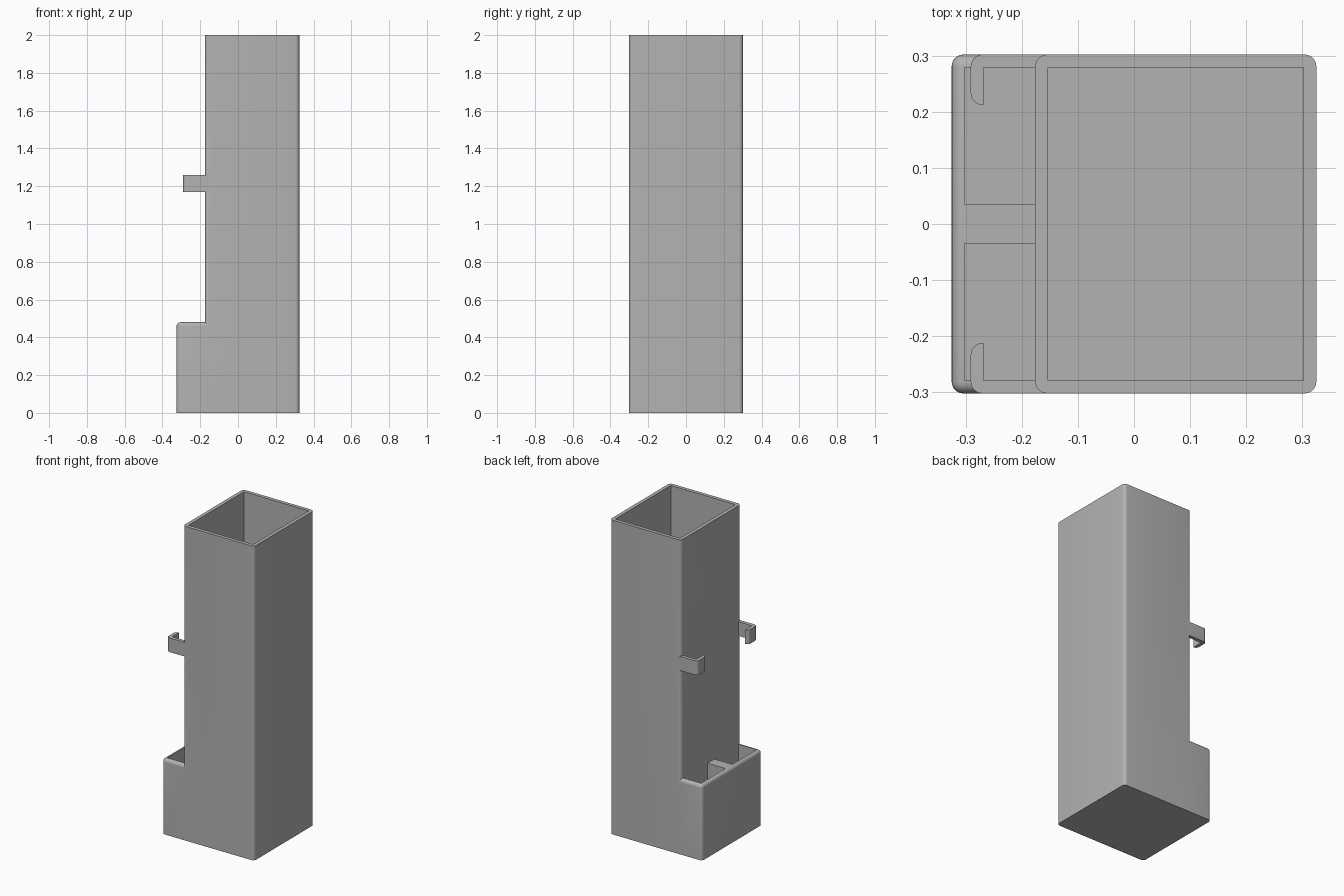
import bpy, bmesh, math
from mathutils import Vector

default = bpy.data.objects.get("Cube")
if default:
    bpy.data.objects.remove(default, do_unlink=True)

grey = bpy.data.materials.new("plain grey")
grey.use_nodes = True
COLOUR = (0.45, 0.45, 0.45, 1)
grey.diffuse_color = COLOUR
grey.node_tree.nodes["Principled BSDF"].inputs["Base Color"].default_value = COLOUR

HALF_Y, WALL, FLOOR, ROUND = 0.302, 0.023, 0.023, 0.021
RIGHT_X, TOWER_X, LEFT_X = -0.325, -0.176, 0.325
BASE_TOP, TOP = 0.48, 2.0


def box(name, lo, hi, rounded=None, radius=ROUND):
    """Box between two corners; edges chosen by the rule are rounded."""
    bm = bmesh.new()
    bmesh.ops.create_cube(bm, size=1)
    lo, hi = Vector(lo), Vector(hi)
    for v in bm.verts:
        v.co = [lo[i] + (v.co[i] + 0.5) * (hi[i] - lo[i]) for i in range(3)]
    if rounded:
        mid = (lo + hi) / 2
        edges = [e for e in bm.edges
                 if rounded((e.verts[0].co + e.verts[1].co) / 2 - mid,
                            abs(e.verts[0].co.z - e.verts[1].co.z) > 0.001)]
        bmesh.ops.bevel(bm, geom=edges, offset=radius, segments=6,
                        profile=0.5, affect='EDGES')
    mesh = bpy.data.meshes.new(name)
    bm.to_mesh(mesh)
    bm.free()
    mesh.materials.append(grey)
    obj = bpy.data.objects.new(name, mesh)
    bpy.context.collection.objects.link(obj)
    return obj


def combine(target, other, operation):
    mod = target.modifiers.new("combine", 'BOOLEAN')
    mod.operation, mod.solver, mod.object = operation, 'EXACT', other
    bpy.context.view_layer.objects.active = target
    bpy.ops.object.modifier_apply(modifier=mod.name)
    bpy.data.objects.remove(other, do_unlink=True)


def smooth(obj):
    bpy.ops.object.select_all(action='DESELECT')
    obj.select_set(True)
    bpy.context.view_layer.objects.active = obj
    bpy.ops.object.shade_smooth_by_angle(angle=math.radians(30))


# Tall open tower joined to the low side compartment
body = box("tower_body", (TOWER_X, -HALF_Y, 0), (LEFT_X, HALF_Y, TOP),
           lambda m, upright: upright)
base = box("side_compartment", (RIGHT_X, -HALF_Y, 0), (0, HALF_Y, BASE_TOP),
           lambda m, upright: (upright and m.x < 0) or
           (not upright and m.z > 0 and m.x < 0.01))
combine(body, base, 'UNION')

# Hollow out the tower
inner_y = HALF_Y - WALL
combine(body, box("tower_cavity", (TOWER_X + WALL, -inner_y, FLOOR),
                  (LEFT_X - WALL, inner_y, TOP + 0.1)), 'DIFFERENCE')

# Two pockets either side of the central divider
for lo, hi in ((-inner_y, -0.035), (0.035, inner_y)):
    combine(body, box("pocket", (RIGHT_X + WALL, lo, FLOOR),
                      (TOWER_X, hi, BASE_TOP + 0.1)), 'DIFFERENCE')
smooth(body)

# Hooked clips on both edges of the tower
for name, side in (("back_clip", 1), ("front_clip", -1)):
    def span(a, b):
        return sorted((side * a, side * b))

    y0, y1 = span(0.212, HALF_Y)
    clip = box(name, (-0.291, y0, 1.17), (TOWER_X + 0.022, y1, 1.26),
               lambda m, upright: upright and m.x < 0)
    y0, y1 = span(0.1, inner_y)
    combine(clip, box("clip_gap", (-0.268, y0, 1.1), (0, y1, 1.3)), 'DIFFERENCE')
    smooth(clip)
